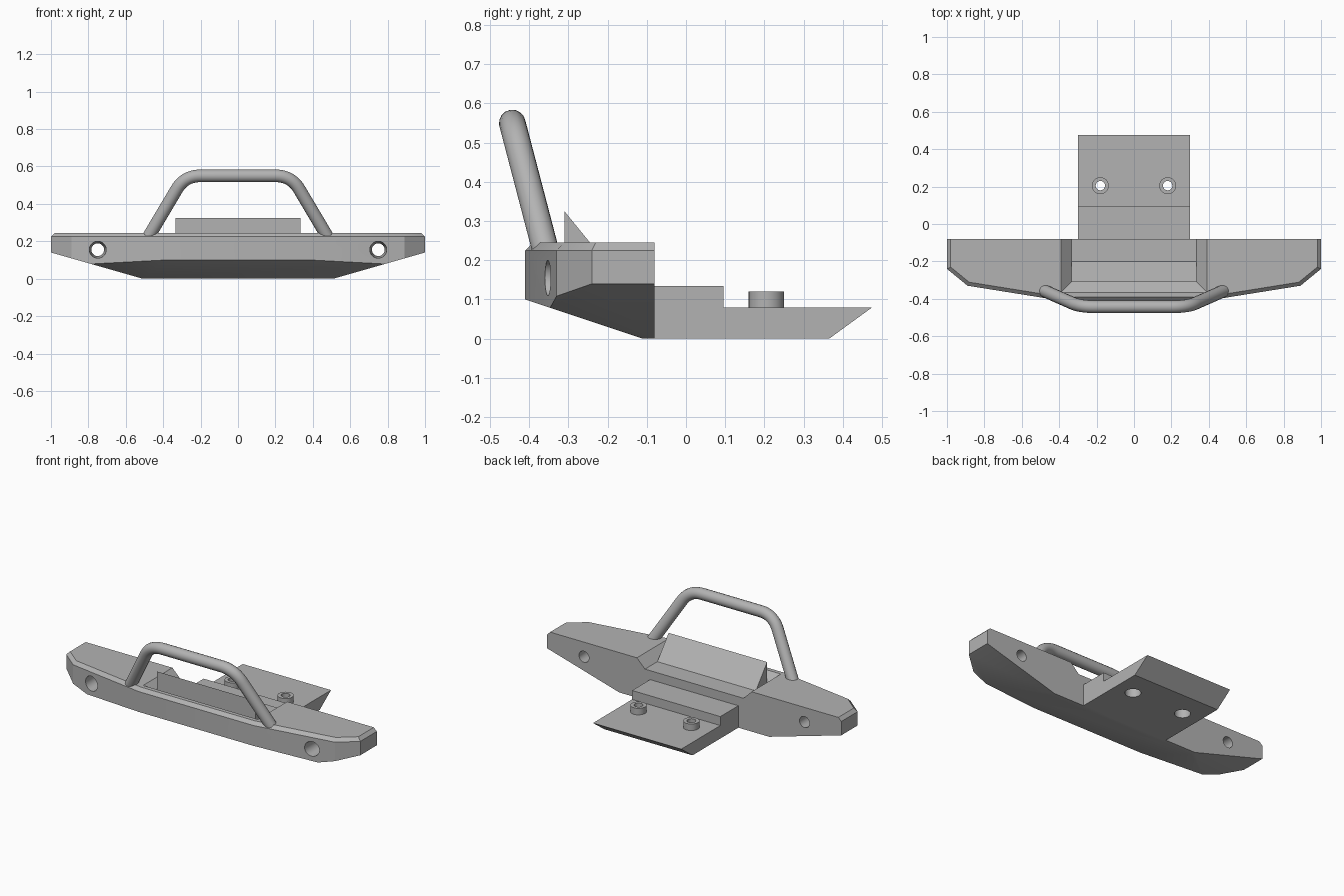
import bpy, bmesh, math
from mathutils import Vector

cube = bpy.data.objects.get("Cube")
if cube:
    bpy.data.objects.remove(cube, do_unlink=True)

grey = bpy.data.materials.new("satin grey metal")
grey.use_nodes = True
COLOUR = (0.45, 0.45, 0.45, 1)
grey.diffuse_color = COLOUR
grey.node_tree.nodes["Principled BSDF"].inputs["Base Color"].default_value = COLOUR


def make_object(name, bm):
    bmesh.ops.recalc_face_normals(bm, faces=bm.faces)
    mesh = bpy.data.meshes.new(name)
    bm.to_mesh(mesh)
    bm.free()
    obj = bpy.data.objects.new(name, mesh)
    obj.data.materials.append(grey)
    bpy.context.collection.objects.link(obj)
    return obj


def activate(obj):
    bpy.ops.object.select_all(action='DESELECT')
    obj.select_set(True)
    bpy.context.view_layer.objects.active = obj


def slice_off(bm, point, normal):
    """Remove everything beyond a plane and cap the cut."""
    cut = bmesh.ops.bisect_plane(bm, geom=bm.verts[:] + bm.edges[:] + bm.faces[:],
                                 plane_co=point, plane_no=normal, clear_outer=True)
    edges = [e for e in cut["geom_cut"] if isinstance(e, bmesh.types.BMEdge) and e.is_boundary]
    if edges:
        bmesh.ops.contextual_create(bm, geom=edges)


def extrude_profile(name, profile, half_width):
    """Extrude a (y, z) profile along x."""
    bm = bmesh.new()
    face = bm.faces.new([bm.verts.new((-half_width, y, z)) for y, z in profile])
    side = bmesh.ops.extrude_face_region(bm, geom=[face])["geom"]
    bmesh.ops.translate(bm, vec=(2 * half_width, 0, 0),
                        verts=[v for v in side if isinstance(v, bmesh.types.BMVert)])
    return make_object(name, bm)


def cone(name, start, end, r1, r2):
    start, end = Vector(start), Vector(end)
    bm = bmesh.new()
    bmesh.ops.create_cone(bm, cap_ends=True, segments=40, radius1=r1, radius2=r2,
                          depth=(end - start).length)
    obj = make_object(name, bm)
    turn = Vector((0, 0, 1)).rotation_difference(end - start).to_matrix().to_4x4()
    obj.data.transform(turn)
    obj.data.transform(turn.Translation((start + end) / 2))
    return obj


def boolean(target, tool, operation='DIFFERENCE'):
    tool.hide_render = True
    mod = target.modifiers.new("boolean", 'BOOLEAN')
    mod.operation, mod.solver, mod.object = operation, 'EXACT', tool
    activate(target)
    bpy.ops.object.modifier_apply(modifier=mod.name)
    bpy.data.objects.remove(tool, do_unlink=True)


# Bumper body: a block trimmed to its tapered, chamfered form
TOP, CHAMFER, BACK = 0.245, 0.02, -0.08
bm = bmesh.new()
bmesh.ops.create_cube(bm, size=1)
bmesh.ops.scale(bm, vec=(2, 0.33, TOP), verts=bm.verts)
bmesh.ops.translate(bm, vec=(0, BACK - 0.165, TOP / 2), verts=bm.verts)
outline = [(1, BACK), (1, -0.24), (0.89, -0.33), (0.39, -0.41), (-0.39, -0.41)]
walls = []
for (x1, y1), (x2, y2) in zip(outline, outline[1:]):
    out = Vector((y1 - y2, x2 - x1, 0)).normalized()
    for s in ((1, -1) if x1 != -x2 else (1,)):
        walls.append((Vector((s * x1, y1, TOP - CHAMFER)), Vector((s * out.x, out.y, 0))))
for point, out in walls:
    slice_off(bm, point, out)
for point, out in walls:
    slice_off(bm, point, out + Vector((0, 0, 1)))
slice_off(bm, (0, -0.11, 0), (0, -0.1, -0.3))
for s in (1, -1):
    slice_off(bm, (s * 0.51, 0, 0), (s * 0.14, 0, -0.49))
body = make_object("bumper_body", bm)

# Tray recess with sloping walls, open at the back
bm = bmesh.new()
for grow, z in ((0, 0.19), (0.09, 0.28)):
    for s in (1, -1):
        bm.verts.new((s * (0.335 + grow), -0.31 - grow, z))
        bm.verts.new((s * (0.335 + grow), 0.05, z))
bmesh.ops.convex_hull(bm, input=bm.verts)
boolean(body, make_object("tray_cutter", bm))

# Tapered lamp holes
for s in (1, -1):
    boolean(body, cone("lamp_cutter", (s * 0.75, -0.45, 0.155), (s * 0.75, -0.03, 0.155), 0.049, 0.032))

# Sloped plate standing in the tray
plate = extrude_profile("tray_wedge", [(-0.31, 0.185), (-0.31, 0.325), (-0.2, 0.19), (-0.2, 0.185)], 0.335)

# Stepped mounting plate with two hollow bosses
mount = extrude_profile("mounting_plate", [(-0.09, 0), (0.365, 0), (0.475, 0.08), (0.095, 0.08),
                                           (0.095, 0.135), (-0.09, 0.135)], 0.3)
for s in (1, -1):
    x, y = s * 0.18, 0.205
    boolean(mount, cone("boss", (x, y, 0.05), (x, y, 0.12), 0.045, 0.045), 'UNION')
    boolean(mount, cone("bolt_cutter", (x, y, -0.1), (x, y, 0.2), 0.025, 0.025))
    boolean(mount, cone("counterbore_cutter", (x, y, -0.05), (x, y, 0.06), 0.045, 0.045))

# Bent tube guard with rounded corners
foot, corner = Vector((0.478, -0.358, 0.225)), Vector((0.285, -0.443, 0.55))
before = corner + (foot - corner).normalized() * 0.085
after = corner - Vector((0.085, 0, 0))
half = [foot]
for i in range(11):
    t = i / 10
    half.append(before * (1 - t) ** 2 + corner * 2 * t * (1 - t) + after * t ** 2)
path = half + [Vector((-p.x, p.y, p.z)) for p in reversed(half)]
curve = bpy.data.curves.new("guard_bar", 'CURVE')
curve.dimensions = '3D'
curve.bevel_depth, curve.bevel_resolution, curve.use_fill_caps = 0.034, 6, True
spline = curve.splines.new('POLY')
spline.points.add(len(path) - 1)
for point, co in zip(spline.points, path):
    point.co = (*co, 1)
bar = bpy.data.objects.new("guard_bar", curve)
bar.data.materials.append(grey)
bpy.context.collection.objects.link(bar)
activate(bar)
bpy.ops.object.convert(target='MESH')

for obj in (body, mount, bpy.context.view_layer.objects.active):
    activate(obj)
    bpy.ops.object.shade_smooth_by_angle(angle=math.radians(25))
